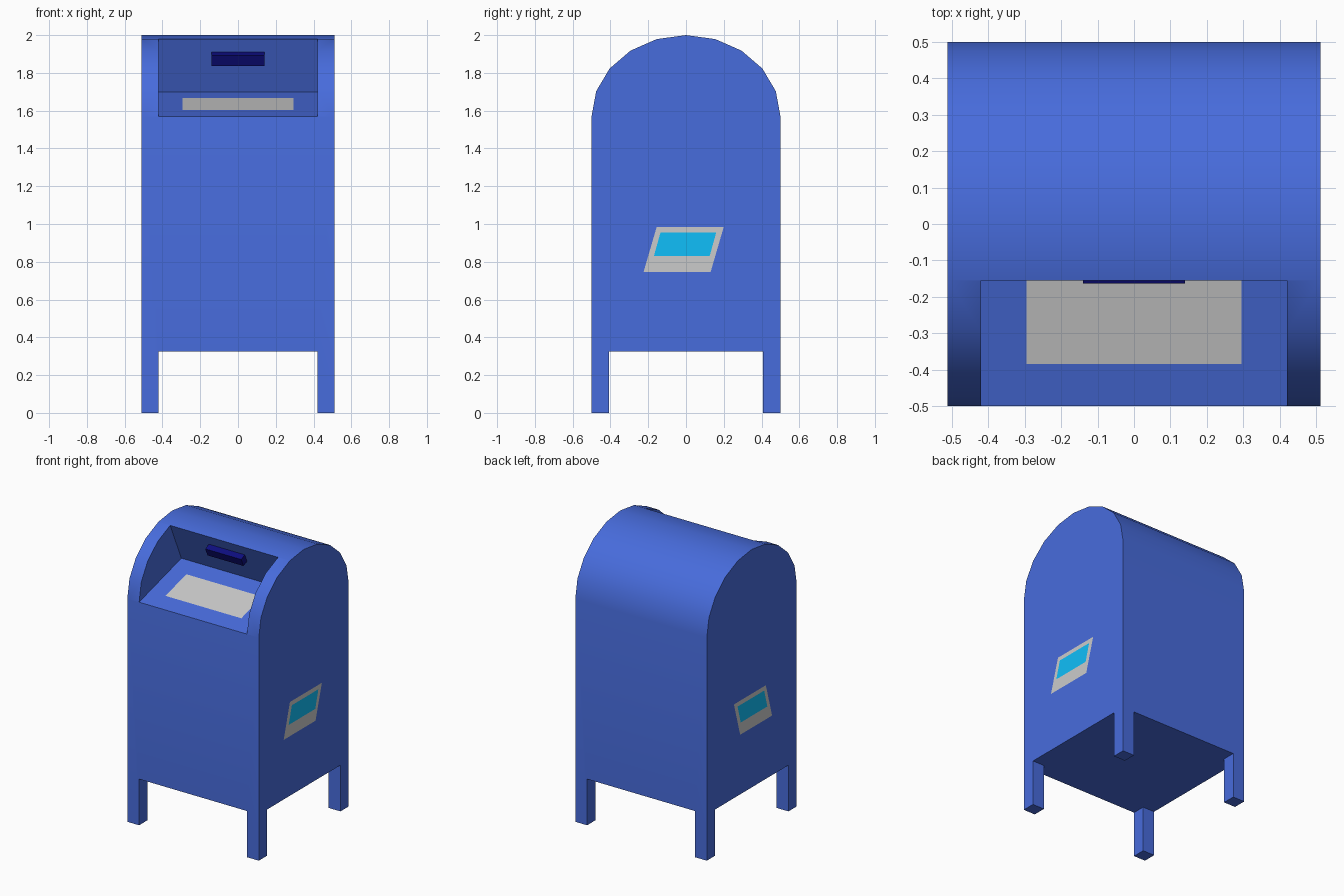
import bpy, bmesh, math
from mathutils import Vector

if "Cube" in bpy.data.objects:
    bpy.data.objects.remove(bpy.data.objects["Cube"])

HW = 0.512       # half width of the cabinet
SPRING = 1.57    # height where the curved roof starts


def material(name, rgb):
    m = bpy.data.materials.new(name)
    m.diffuse_color = (*rgb, 1)
    m.use_nodes = True
    m.node_tree.nodes["Principled BSDF"].inputs["Base Color"].default_value = m.diffuse_color
    return m


BLUE = material("blue_paint", (0.064, 0.15, 0.72))
NAVY = material("navy", (0.004, 0.004, 0.21))
CYAN = material("cyan", (0.005, 0.52, 0.95))
GREY = material("grey", (0.52, 0.52, 0.52))


def add_object(name, bm, mat):
    mesh = bpy.data.meshes.new(name)
    bm.to_mesh(mesh)
    bm.free()
    ob = bpy.data.objects.new(name, mesh)
    bpy.context.collection.objects.link(ob)
    if mat:
        mesh.materials.append(mat)
    return ob


def prism(name, profile, x0, x1, mat=None):
    """Extrude a (y, z) profile along x."""
    bm = bmesh.new()
    face = bm.faces.new([bm.verts.new((x0, y, z)) for y, z in profile])
    ext = bmesh.ops.extrude_face_region(bm, geom=[face])
    verts = [v for v in ext["geom"] if isinstance(v, bmesh.types.BMVert)]
    bmesh.ops.translate(bm, verts=verts, vec=(x1 - x0, 0, 0))
    bmesh.ops.recalc_face_normals(bm, faces=bm.faces[:])
    return add_object(name, bm, mat)


def sheet(name, points, facing, mat):
    """One flat face whose normal points towards 'facing'."""
    bm = bmesh.new()
    face = bm.faces.new([bm.verts.new(p) for p in points])
    face.normal_update()
    if face.normal.dot(Vector(facing)) < 0:
        face.normal_flip()
    return add_object(name, bm, mat)


def rect(y0, y1, z0, z1):
    return [(y0, z0), (y1, z0), (y1, z1), (y0, z1)]


def cut(target, cutter):
    mod = target.modifiers.new("cut", 'BOOLEAN')
    mod.operation = 'DIFFERENCE'
    mod.solver = 'EXACT'
    mod.object = cutter
    bpy.context.view_layer.objects.active = target
    bpy.ops.object.modifier_apply(modifier=mod.name)
    bpy.data.objects.remove(cutter)


# Cabinet: straight walls with a ten-sided elliptical roof
arc = [(0.5 * math.cos(math.pi * i / 10), SPRING + 0.43 * math.sin(math.pi * i / 10))
       for i in range(11)]
body = prism("cabinet", [(-0.5, 0), (0.5, 0)] + arc, -HW, HW, BLUE)

# Gaps between the four legs
cut(body, prism("gap_front_back", rect(-1, 1, -0.5, 0.325), -0.42, 0.42))
cut(body, prism("gap_sides", rect(-0.408, 0.408, -0.5, 0.325), -1, 1))

# Mail opening: sloping sill and a back wall leaning forward
front, inner, lip = Vector((-0.5, SPRING)), Vector((-0.03, 1.70)), Vector((-0.155, 1.979))
low = front + (front - inner) * 0.5
high = lip + (lip - inner) * 0.8
cut(body, prism("opening_cutter", [low, inner, high, (low.x, high.y)], -0.42, 0.42))

bpy.ops.object.select_all(action='DESELECT')
body.select_set(True)
bpy.context.view_layer.objects.active = body
bpy.ops.object.shade_smooth_by_angle(angle=math.radians(30))

# Grey plate lying on the sill
along = (inner - front).normalized()
up = Vector((-along.y, along.x))
a, b = [front + along * d + up * 0.002 for d in (0.12, 0.36)]
sheet("sill_plate", [(-0.295, *a), (0.295, *a), (0.295, *b), (-0.295, *b)], (0, 0, 1), GREY)

# Handle standing square to the leaning wall
wall = (inner - lip).normalized()
out = Vector((wall.y, -wall.x))
top = lip + wall * 0.076
bottom = top + wall * 0.060
prism("handle", [top - out * 0.01, bottom - out * 0.01,
                 bottom + out * 0.044, top + out * 0.044], -0.14, 0.14, NAVY)

# Slanted labels on both sides
OUTER = [(-0.225, 0.745), (0.13, 0.745), (0.20, 0.985), (-0.155, 0.985)]
INNER = [(-0.17, 0.83), (0.125, 0.83), (0.16, 0.955), (-0.135, 0.955)]
for side, s in (("left", -1), ("right", 1)):
    for part, outline, gap, mat in (("border", OUTER, 0.001, GREY), ("panel", INNER, 0.002, CYAN)):
        sheet(f"{side}_label_{part}", [(s * (HW + gap), y, z) for y, z in outline], (s, 0, 0), mat)
